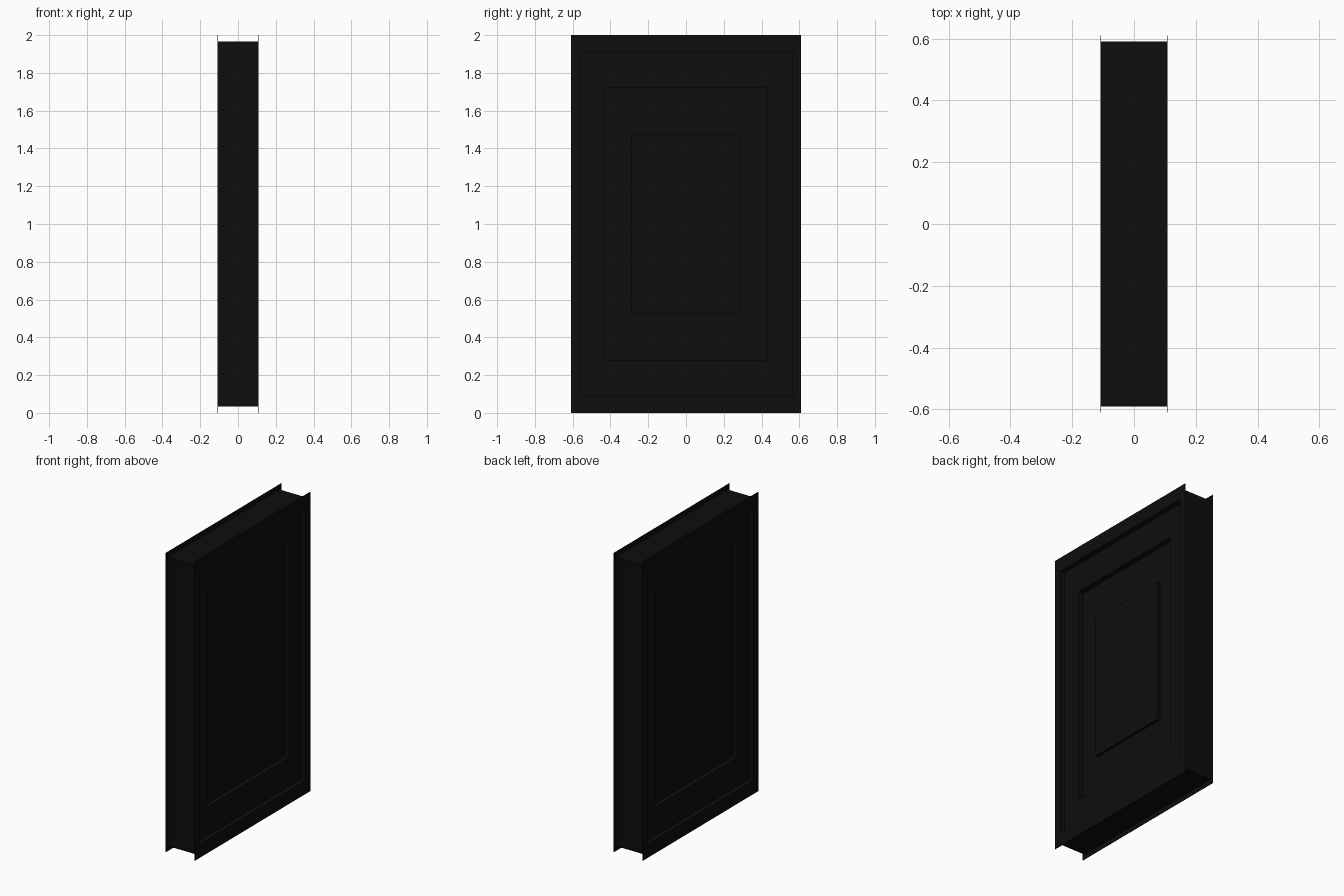
import bpy, bmesh

if "Cube" in bpy.data.objects:
    bpy.data.objects.remove(bpy.data.objects["Cube"])

# near-black paint
paint = bpy.data.materials.new("black_paint")
paint.diffuse_color = (0.004, 0.004, 0.004, 1)
paint.use_nodes = True
paint.node_tree.nodes["Principled BSDF"].inputs["Base Color"].default_value = paint.diffuse_color

# outline of the right half: (x, half width in y, half height in z),
# from the raised centre field outwards to the door edge
half = [
    (0.058, 0.29, 0.475),   # raised centre field
    (0.040, 0.29, 0.475),
    (0.040, 0.43, 0.72),    # deep panel
    (0.074, 0.43, 0.72),
    (0.074, 0.56, 0.91),    # shallow panel
    (0.108, 0.56, 0.91),
    (0.108, 0.61, 1.00),    # thin flange
    (0.106, 0.61, 1.00),
    (0.106, 0.59, 0.966),   # core edge
]
# mirror for the left half
steps = half + [(-x, y, z) for x, y, z in reversed(half)]

# loft rectangular loops through the steps
bm = bmesh.new()
loops = [[bm.verts.new((x, sy * hy, 1 + sz * hz))
          for sy, sz in ((-1, -1), (1, -1), (1, 1), (-1, 1))]
         for x, hy, hz in steps]
for a, b in zip(loops, loops[1:]):
    for i in range(4):
        j = (i + 1) % 4
        bm.faces.new((a[i], a[j], b[j], b[i]))
# close both centre fields
bm.faces.new(loops[0])
bm.faces.new(loops[-1])
bmesh.ops.recalc_face_normals(bm, faces=bm.faces[:])

mesh = bpy.data.meshes.new("panelled_door")
bm.to_mesh(mesh)
bm.free()
mesh.materials.append(paint)
door = bpy.data.objects.new("panelled_door", mesh)
bpy.context.collection.objects.link(door)
